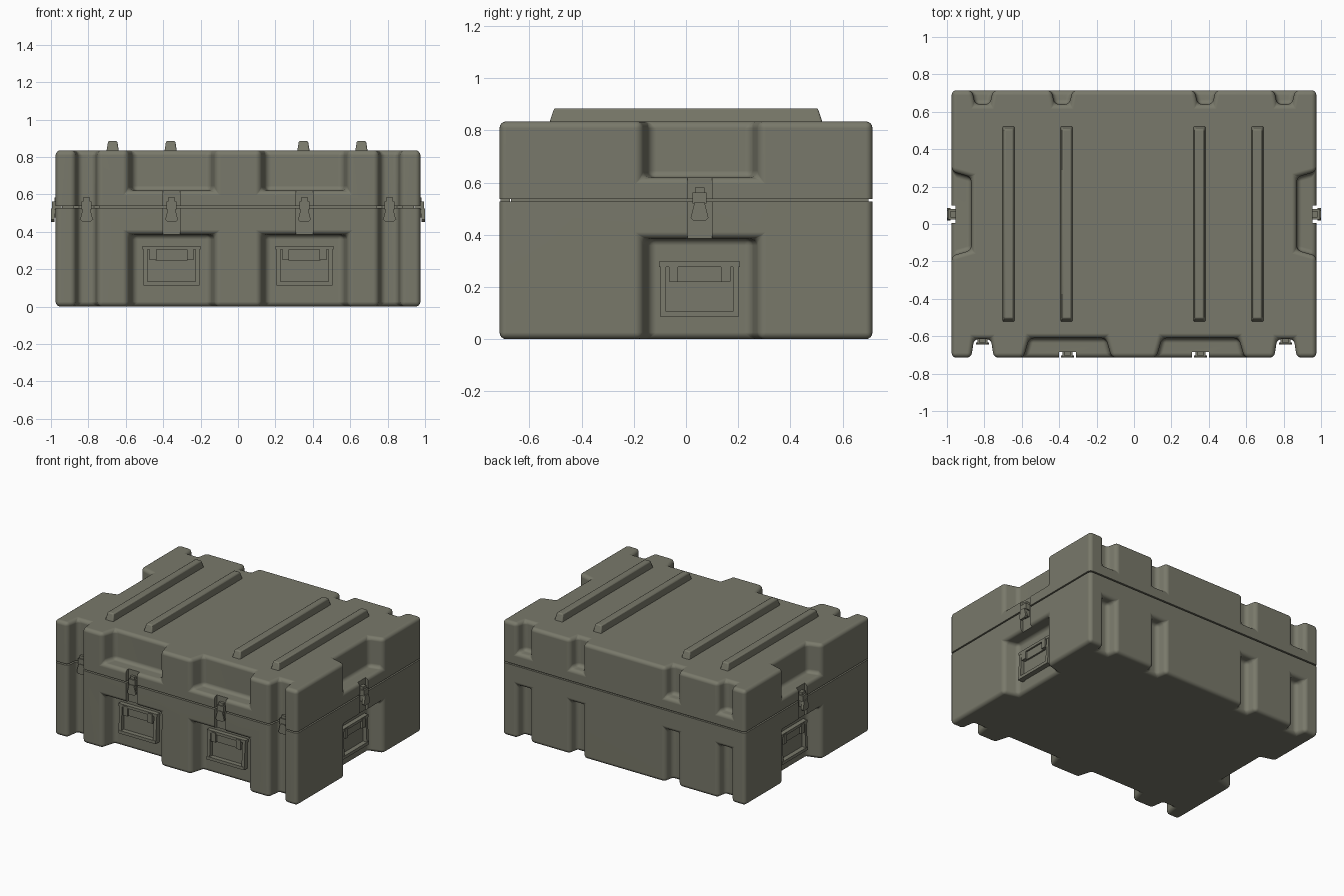
import bpy, bmesh, math
from mathutils import Matrix, Vector

default = bpy.data.objects.get("Cube")
if default:
    bpy.data.objects.remove(default, do_unlink=True)

olive = bpy.data.materials.new("olive_drab")
olive.use_nodes = True
COLOR = (0.19, 0.19, 0.145, 1)
olive.diffuse_color = COLOR
olive.node_tree.nodes["Principled BSDF"].inputs["Base Color"].default_value = COLOR

HX, HY, TOP, SEAM = 0.975, 0.715, 0.835, 0.532


def make(name, bm, mat=olive):
    bmesh.ops.recalc_face_normals(bm, faces=bm.faces[:])
    mesh = bpy.data.meshes.new(name)
    bm.to_mesh(mesh)
    bm.free()
    mesh.materials.append(mat)
    obj = bpy.data.objects.new(name, mesh)
    bpy.context.collection.objects.link(obj)
    return obj


def box(bm, lo, hi):
    lo, hi = Vector(lo), Vector(hi)
    m = Matrix.Translation((lo + hi) / 2) @ Matrix.Diagonal((*(hi - lo), 1))
    bmesh.ops.create_cube(bm, size=1, matrix=m)


def prism(bm, points, offset):
    """Extrude a flat polygon along an offset."""
    face = bm.faces.new([bm.verts.new(p) for p in points])
    ext = bmesh.ops.extrude_face_region(bm, geom=[face])["geom"]
    bmesh.ops.translate(bm, vec=offset, verts=[v for v in ext if isinstance(v, bmesh.types.BMVert)])


def wall(side, along, base):
    """Frame on a wall: local x runs along it, local -y points outward."""
    turn = {"front": 0, "left": 90, "right": -90, "back": 180}[side]
    spot = {"front": (along, -base, 0), "back": (along, base, 0),
            "left": (base, along, 0), "right": (-base, along, 0)}[side]
    return Matrix.Translation(spot) @ Matrix.Rotation(math.radians(turn), 4, 'Z')


def recess(bm, side, along, outer, inner, depth, z0, z1):
    """Tapered pocket, wider at the mouth."""
    m = wall(side, along, HX if side in ("left", "right") else HY)
    flare = outer + (outer - inner) * 0.1 / depth
    pts = [(-flare, -0.1, z0), (-inner, depth, z0), (inner, depth, z0), (flare, -0.1, z0)]
    prism(bm, [m @ Vector(p) for p in pts], (0, 0, z1 - z0))


def bake(obj):
    dg = bpy.context.evaluated_depsgraph_get()
    mesh = bpy.data.meshes.new_from_object(obj.evaluated_get(dg))
    obj.modifiers.clear()
    obj.data = mesh


def cut(obj, bm):
    cutter = make("cutter", bm)
    cutter.hide_render = True
    mod = obj.modifiers.new("cut", 'BOOLEAN')
    mod.operation, mod.solver, mod.object = 'DIFFERENCE', 'EXACT', cutter
    bake(obj)
    bpy.data.objects.remove(cutter, do_unlink=True)


def smooth(obj, angle=35):
    bpy.ops.object.select_all(action='DESELECT')
    obj.select_set(True)
    bpy.context.view_layer.objects.active = obj
    bpy.ops.object.shade_smooth_by_angle(angle=math.radians(angle))


# Full case block with its pockets
bm = bmesh.new()
box(bm, (-HX, -HY, 0), (HX, HY, TOP))
shell = make("shell", bm)

bm = bmesh.new()
for z0, z1 in ((-0.1, 0.385), (0.62, 1)):
    for x in (-0.355, 0.355):
        recess(bm, "front", x, 0.235, 0.205, 0.105, z0, z1)
    for side in ("left", "right"):
        recess(bm, side, 0.055, 0.225, 0.195, 0.105, z0, z1)
    for x in (-0.81, -0.385, 0.38, 0.805):
        recess(bm, "back", x, 0.055, 0.04, 0.075, z0, z1)
for x in (-0.81, 0.81):
    recess(bm, "front", x, 0.06, 0.045, 0.1, -0.1, 1)
cut(shell, bm)

# Rounded moulded edges
bev = shell.modifiers.new("round", 'BEVEL')
bev.width, bev.segments, bev.limit_method = 0.026, 4, 'ANGLE'
bev.angle_limit = math.radians(40)
bake(shell)

# Shallow channels that hold the latches
bm = bmesh.new()
for x in (-0.355, 0.355):
    box(bm, (x - 0.045, -0.8, 0.35), (x + 0.045, -0.685, 0.65))
for x in (-1, 1):
    box(bm, (x - 0.045, 0.005, 0.35), (x + 0.045, 0.1, 0.65))
cut(shell, bm)

# Split into tub and lid
for name, z, above in (("tub", SEAM - 0.005, True), ("lid", SEAM + 0.005, False)):
    bm = bmesh.new()
    bm.from_mesh(shell.data)
    res = bmesh.ops.bisect_plane(bm, geom=bm.verts[:] + bm.edges[:] + bm.faces[:], dist=1e-5,
                                 plane_co=(0, 0, z), plane_no=(0, 0, 1),
                                 clear_outer=above, clear_inner=not above)
    rim = [e for e in res["geom_cut"] if isinstance(e, bmesh.types.BMEdge)]
    bmesh.ops.contextual_create(bm, geom=rim)
    part = make(name, bm)
    smooth(part)
    part.modifiers.new("normals", 'WEIGHTED_NORMAL').keep_sharp = True
bpy.data.objects.remove(shell, do_unlink=True)

# Seal closing the gap between tub and lid
bm = bmesh.new()
box(bm, (-0.94, -0.6, SEAM - 0.02), (0.94, 0.7, SEAM + 0.02))
for x0, x1 in ((-0.94, -0.88), (-0.74, 0.74), (0.88, 0.94)):
    box(bm, (x0, -0.67, SEAM - 0.02), (x1, -0.59, SEAM + 0.02))
make("seal", bm)

# Stacking ribs on the lid
for i, x in enumerate((-0.67, -0.36, 0.35, 0.66)):
    bm = bmesh.new()
    box(bm, (-0.034, -0.525, TOP - 0.01), (0.034, 0.525, 0.885))
    for v in bm.verts:
        if v.co.z > TOP:
            v.co.x *= 0.72
            v.co.y *= 0.963
    bmesh.ops.translate(bm, verts=bm.verts[:], vec=(x, 0, 0))
    rib = make(f"lid_rib_{i + 1}", bm)
    bev = rib.modifiers.new("round", 'BEVEL')
    bev.width, bev.segments = 0.007, 2
    smooth(rib)


def latch(name, m, thick):
    bm = bmesh.new()
    # flared lever
    half = [(0.019, 0.525), (0.034, 0.465), (0.022, 0.453)]
    outline = half + [(-x, z) for x, z in reversed(half)]
    prism(bm, [(x, -thick, z) for x, z in outline], (0, thick * 0.4, 0))
    # mount, keeper and strap
    box(bm, (-0.018, -thick * 0.65, 0.475), (0.018, 0.01, 0.525))
    box(bm, (-0.027, -thick * 0.85, 0.52), (0.027, 0.01, 0.562))
    box(bm, (-0.018, -thick * 0.6, 0.56), (0.018, 0.01, 0.582))
    bm.transform(m)
    make(name, bm)


def handle(name, m):
    bm = bmesh.new()
    # back plate and hinge bar
    box(bm, (-0.145, -0.008, 0.01), (0.145, 0.01, 0.2))
    box(bm, (-0.155, -0.032, 0.192), (0.155, 0.01, 0.212))
    # hinge tab with end knuckles
    box(bm, (-0.085, -0.02, 0.135), (0.085, 0.01, 0.2))
    for s in (-1, 1):
        x0, x1 = sorted((s * 0.082, s * 0.118))
        box(bm, (x0, -0.036, 0.137), (x1, 0.005, 0.205))
        # bail arms leaning outward at the bottom
        x0, x1 = sorted((s * 0.128, s * 0.15))
        prism(bm, [(x0, 0, 0.2), (x0, -0.03, 0.2), (x0, -0.04, 0), (x0, 0, 0)], (x1 - x0, 0, 0))
    # grip
    box(bm, (-0.15, -0.042, 0), (0.15, -0.005, 0.022))
    bm.transform(m)
    make(name, bm)


# Hardware on the front and both ends
for s, word in ((-1, "right"), (1, "left")):
    latch(f"front_latch_{word}", wall("front", s * 0.355, 0.685), 0.03)
    latch(f"corner_latch_{word}", wall("front", s * 0.81, 0.615), 0.03)
    latch(f"end_latch_{word}", wall(word, 0.052, 0.955), 0.045)
    handle(f"front_handle_{word}", wall("front", s * 0.355, 0.61) @ Matrix.Translation((0, 0, 0.112)))
    handle(f"end_handle_{word}", wall(word, 0.052, 0.87) @ Matrix.Translation((0, 0, 0.085)))
